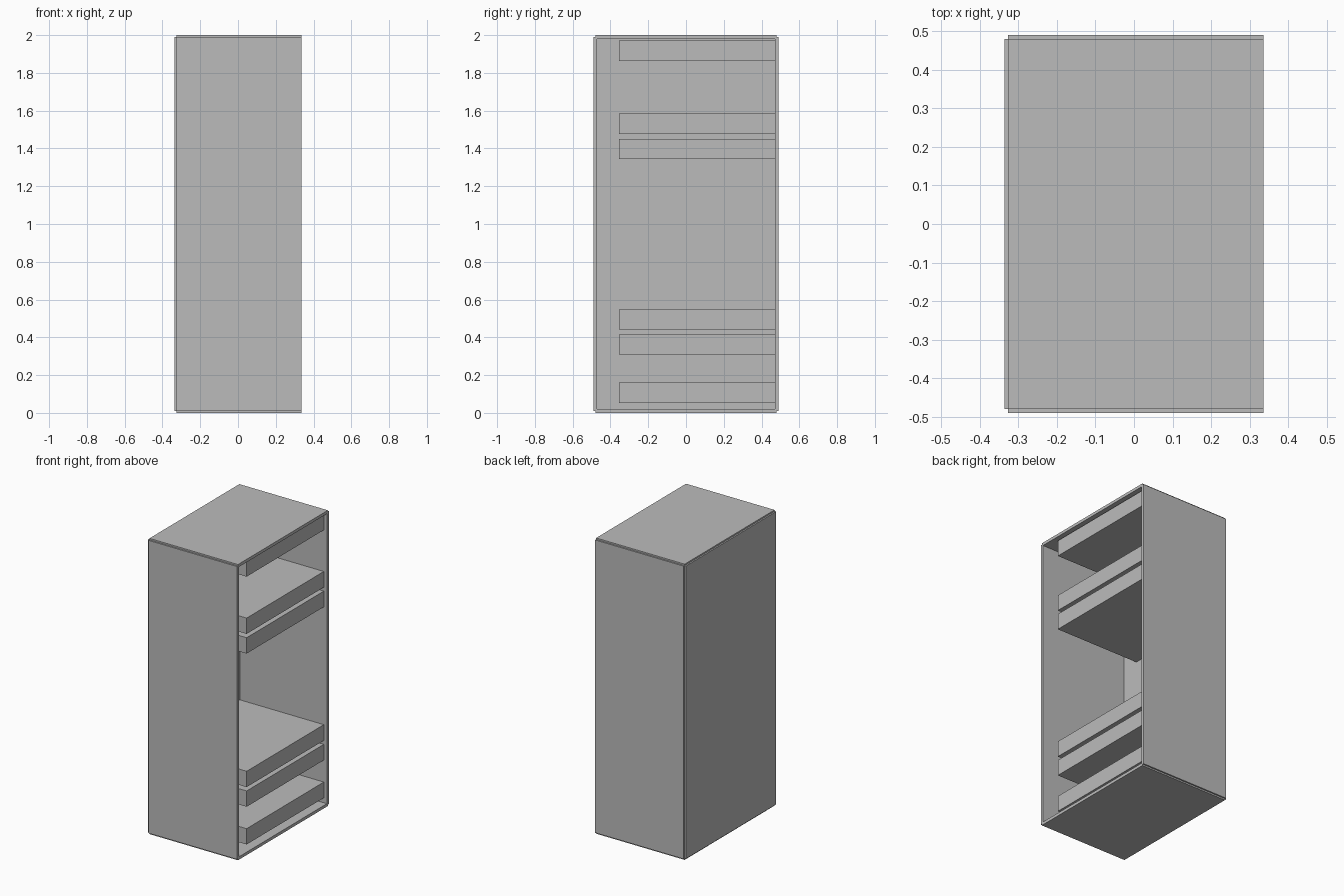
import bpy

cube = bpy.data.objects.get("Cube")
if cube:
    bpy.data.objects.remove(cube, do_unlink=True)

# Single flat grey for the whole cabinet
grey = bpy.data.materials.new("plain grey")
grey.use_nodes = True
colour = (0.5, 0.5, 0.5, 1)
grey.diffuse_color = colour
grey.node_tree.nodes["Principled BSDF"].inputs["Base Color"].default_value = colour


def box(name, low, high):
    """Axis-aligned box between two opposite corners."""
    size = [b - a for a, b in zip(low, high)]
    centre = [(a + b) / 2 for a, b in zip(low, high)]
    bpy.ops.mesh.primitive_cube_add(size=1, location=centre)
    part = bpy.context.object
    part.name = name
    part.scale = size
    bpy.ops.object.transform_apply(location=False, rotation=False, scale=True)
    part.data.materials.append(grey)
    return part


# Carcass: panels centred on the faces of a core box, open towards +x
T = 0.02             # panel thickness
H = T / 2
X0, X1 = -0.326, 0.336
Y = 0.48
Z0, Z1 = 0.01, 1.99

box("front_panel", (X0, -Y - H, Z0), (X1, -Y + H, Z1))
box("back_panel", (X0, Y - H, Z0), (X1, Y + H, Z1))
box("side_panel", (X0 - H, -Y, Z0), (X0 + H, Y, Z1))
box("bottom_panel", (X0, -Y, Z0 - H), (X1, Y, Z0 + H))
box("top_panel", (X0, -Y, Z1 - H), (X1, Y, Z1 + H))

# Thick shelves: one low, two close pairs, one at the top
for i, z in enumerate((0.053, 0.308, 0.441, 1.344, 1.477, 1.864)):
    box(f"shelf_{i + 1}", (X0 + H, -0.355, z), (0.313, Y - H, z + 0.107))
